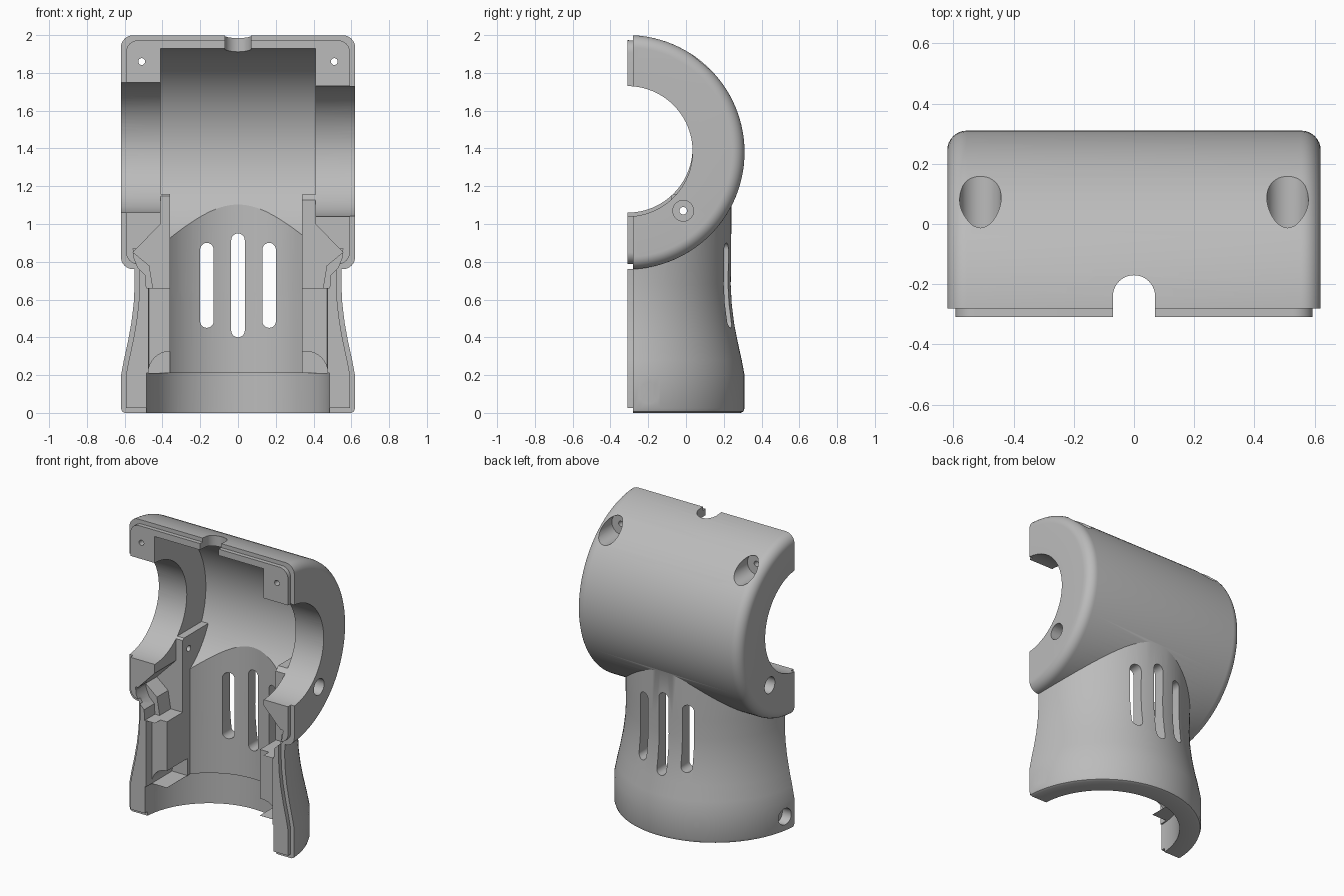
import bpy, bmesh
from math import radians, pi, sin, cos
from mathutils import Matrix, Vector

cube = bpy.data.objects.get("Cube")
if cube:
    bpy.data.objects.remove(cube)

Y0 = -0.31   # split plane, holding both cylinder axes
ZC = 1.38    # height of the horizontal axis


def make(name, bm):
    bmesh.ops.recalc_face_normals(bm, faces=bm.faces[:])
    mesh = bpy.data.meshes.new(name)
    bm.to_mesh(mesh)
    bm.free()
    obj = bpy.data.objects.new(name, mesh)
    bpy.context.scene.collection.objects.link(obj)
    return obj


def box(x, y, z):
    bm = bmesh.new()
    bmesh.ops.create_cube(bm, size=1)
    for v in bm.verts:
        v.co = [lo + (c + 0.5) * (hi - lo) for c, (lo, hi) in zip(v.co, (x, y, z))]
    return make("cutter", bm)


def rod(axis, start, length, r, seg=32, clamp=None):
    """Cylinder running from start along the positive axis."""
    bm = bmesh.new()
    bmesh.ops.create_cone(bm, cap_ends=True, segments=seg, radius1=r, radius2=r, depth=length)
    direction = Vector({"x": (1, 0, 0), "y": (0, 1, 0), "z": (0, 0, 1)}[axis])
    turn = Vector((0, 0, 1)).rotation_difference(direction).to_matrix().to_4x4()
    move = Matrix.Translation(Vector(start) + direction * length / 2)
    bm.transform(move @ turn)
    if clamp:
        for v in bm.verts:
            v.co.x = max(-clamp, min(clamp, v.co.x))
        bmesh.ops.remove_doubles(bm, verts=bm.verts[:], dist=0.0001)
    return make("cutter", bm)


def prism(points, y1, y2):
    """Outline in x and z, extruded along y."""
    bm = bmesh.new()
    face = bm.faces.new([bm.verts.new((x, y1, z)) for x, z in points])
    new = bmesh.ops.extrude_face_region(bm, geom=[face])["geom"]
    bmesh.ops.translate(bm, verts=[v for v in new if isinstance(v, bmesh.types.BMVert)],
                        vec=(0, y2 - y1, 0))
    return make("cutter", bm)


def lathe(name, profile, matrix, steps=112):
    bm = bmesh.new()
    verts = [bm.verts.new((r, 0, z)) for r, z in profile]
    edges = [bm.edges.new(pair) for pair in zip(verts, verts[1:])]
    bmesh.ops.spin(bm, geom=verts + edges, cent=(0, 0, 0), axis=(0, 0, 1),
                   angle=2 * pi, steps=steps)
    bmesh.ops.remove_doubles(bm, verts=bm.verts[:], dist=0.0001)
    bm.transform(matrix)
    return make(name, bm)


def combine(target, tool, operation="DIFFERENCE"):
    mod = target.modifiers.new("cut", "BOOLEAN")
    mod.operation, mod.solver, mod.object = operation, "EXACT", tool
    bpy.context.view_layer.objects.active = target
    bpy.ops.object.modifier_apply(modifier=mod.name)
    bpy.data.objects.remove(tool)


def outer_form(name, inset, front):
    """Rounded horizontal drum joined to a waisted neck, cut flat at the front."""
    half, r, f = 0.62 - inset, 0.62 - inset, 0.065
    arc = [(r - f + f * sin(a), half - f + f * cos(a))
           for a in [i * pi / 16 for i in range(9)]]
    drum_profile = [(0, half)] + arc + [(q, -h) for q, h in reversed(arc)] + [(0, -half)]
    drum = lathe(name, drum_profile,
                 Matrix.Translation((0, Y0, ZC)) @ Matrix.Rotation(pi / 2, 4, "Y"))
    neck = [(0.6, 0), (0.614, 0.007), (0.62, 0.025), (0.62, 0.2), (0.605, 0.28),
            (0.583, 0.38), (0.565, 0.48), (0.553, 0.58), (0.548, 0.68), (0.55, 0.8),
            (0.55, 1.3)]
    neck = [(q - inset, max(z, inset)) for q, z in neck]
    if inset:
        neck = neck[2:]
    neck = [(0, neck[0][1])] + neck + [(0, 1.3)]
    combine(drum, lathe("neck", neck, Matrix.Translation((0, Y0, 0))), "UNION")
    combine(drum, box((-2, 2), (-2, front), (-1, 3)))
    return drum


# Shell with a raised locating lip along the split plane
shell = outer_form("housing_half", 0, -0.28)
combine(shell, outer_form("lip", 0.027, Y0 + 0.0005), "UNION")

# Inner cavity: drum bore, neck bore and wider bottom socket
cavity = rod("x", (-0.41, Y0, ZC), 0.82, 0.55, 128)
combine(cavity, rod("z", (0, Y0, 0.6), 0.65, 0.475, 128, clamp=0.408), "UNION")
combine(cavity, rod("z", (0, Y0, 0.15), 0.51, 0.475, 128), "UNION")
combine(cavity, rod("z", (0, Y0, -0.1), 0.31, 0.485, 128), "UNION")

# Screw posts and pads are left standing inside the cavity
for s in (-1, 1):
    inner = 0.36 if s < 0 else 0.34
    span = sorted((s * inner, s * 0.6))
    combine(cavity, box(span, (-0.08, 0.6), (0.21, 1.16 if s < 0 else 1.155)))
    combine(cavity, box(span, (-0.25, 0.6), (0.21, 0.66)))
combine(shell, cavity)

for s in (-1, 1):
    # Round opening in each end of the drum
    combine(shell, rod("x", (0.3 if s > 0 else -0.8, Y0, 1.385 if s > 0 else 1.405),
                       0.5, 0.345, 96))
    # Recesses behind the front rim
    wedge = [(0.4, 1.0), (0.41, 1.0), (0.555, 0.85), (0.47, 0.78), (0.45, 0.66), (0.4, 0.66)]
    combine(shell, prism([(s * x, z) for x, z in wedge], -0.4, -0.08))
    hollow = [(0.555 - 0.115 * cos(a), 0.755 + 0.115 * sin(a))
              for a in [i * pi / 16 for i in range(9)]]
    hollow += [(0.55, 0.82), (0.53, 0.77), (0.49, 0.73), (0.485, 0.66), (0.44, 0.66)]
    combine(shell, prism([(s * x, z) for x, z in hollow], -0.4, -0.2))
    arch = [(0.33, 0.211)] + [(0.36 + 0.115 * cos(a), 0.211 + 0.115 * sin(a))
                              for a in [i * pi / 16 for i in range(9)]] + [(0.33, 0.326)]
    combine(shell, prism([(s * x, z) for x, z in arch], -0.4, -0.03))
    # Front screw hole with a counterbore from the back
    combine(shell, rod("y", (s * 0.51, -0.5, 1.86), 0.6, 0.018, 20))
    combine(shell, rod("y", (s * 0.51, -0.03, 1.855), 0.6, 0.069, 40))
    # Side screw holes with counterbores
    for y, z, depth in ((-0.015, 1.07, 0.54), (-0.195, 0.105, 0.55)):
        combine(shell, rod("x", (0.3 if s > 0 else -0.8, y, z), 0.5, 0.02, 20))
        combine(shell, rod("x", (depth if s > 0 else -0.3 - depth, y, z), 0.3, 0.055, 32))

# Cable notch at the top
combine(shell, rod("z", (0, -0.24, 1.85), 0.3, 0.07, 40))
combine(shell, box((-0.07, 0.07), (-0.5, -0.24), (1.85, 2.15)))

# Three vent slots in the back
for x, low, high in ((-0.165, 0.45, 0.9), (0, 0.4, 0.95), (0.165, 0.45, 0.9)):
    r = 0.036
    top = [(x + r * cos(i * pi / 10), high - r + r * sin(i * pi / 10)) for i in range(11)]
    base = [(x - r * cos(i * pi / 10), low + r - r * sin(i * pi / 10)) for i in range(11)]
    combine(shell, prism(top + base, 0, 0.6))

# Plain grey plastic
grey = bpy.data.materials.new("grey_plastic")
grey.use_nodes = True
colour = (0.5, 0.5, 0.5, 1)
grey.diffuse_color = colour
grey.node_tree.nodes["Principled BSDF"].inputs["Base Color"].default_value = colour
shell.data.materials.clear()
shell.data.materials.append(grey)
for face in shell.data.polygons:
    face.material_index = 0

bpy.ops.object.select_all(action="DESELECT")
shell.select_set(True)
bpy.context.view_layer.objects.active = shell
bpy.ops.object.shade_smooth_by_angle(angle=radians(28))
